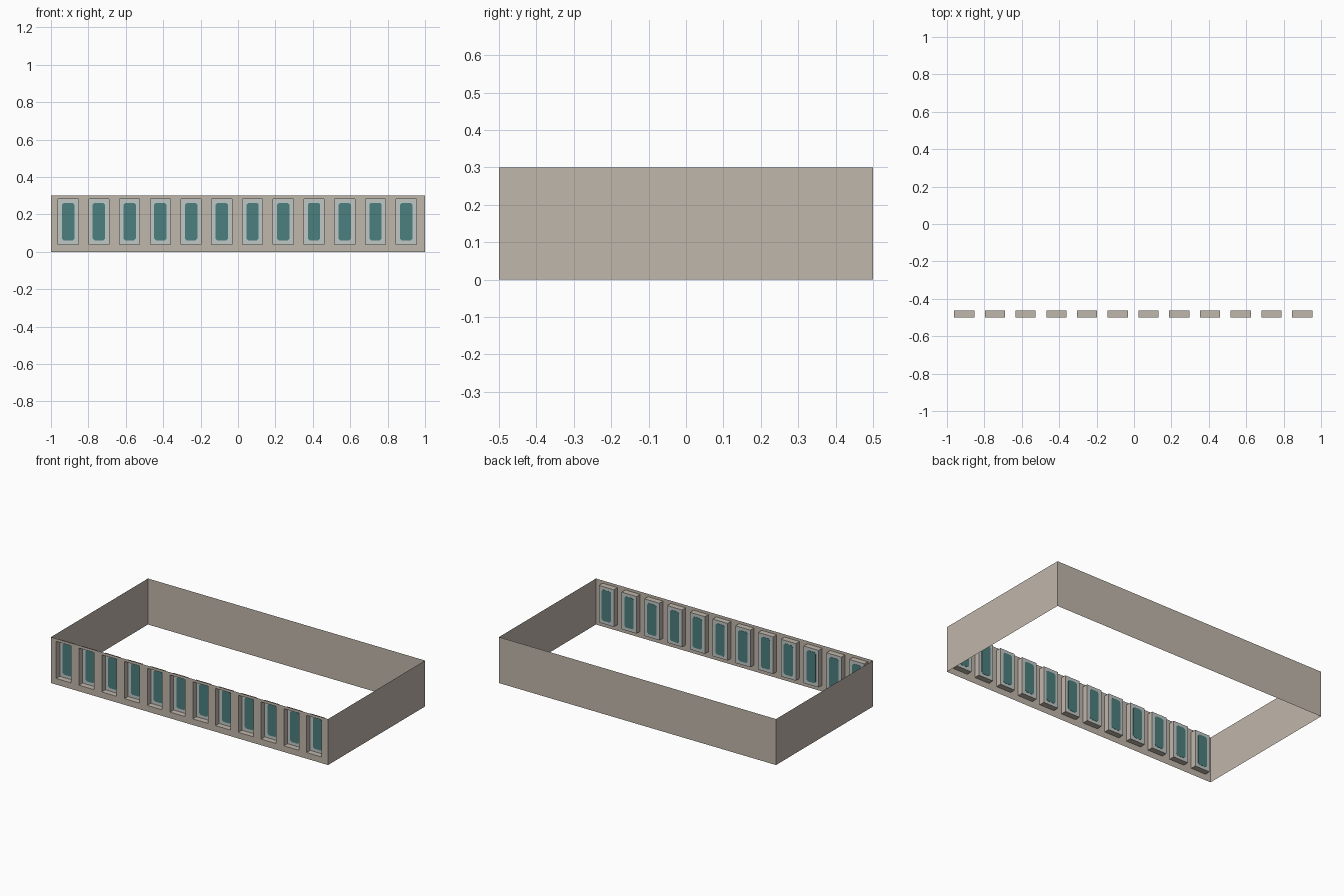
import bpy, bmesh

if "Cube" in bpy.data.objects:
    bpy.data.objects.remove(bpy.data.objects["Cube"])

W, D, H = 1.0, 0.5, 0.3            # half width, half depth, height
N, PITCH, FIRST = 12, 0.1643, -0.908
HW, Z0, Z1, DEPTH = 0.054, 0.04, 0.282, 0.037


def material(name, rgb):
    m = bpy.data.materials.new(name)
    m.diffuse_color = (*rgb, 1)
    m.use_nodes = True
    m.node_tree.nodes["Principled BSDF"].inputs["Base Color"].default_value = m.diffuse_color
    return m


stone = material("beige stone", (0.53, 0.472, 0.41))
frame = material("pale grey frame", (0.53, 0.57, 0.56))
glass = material("teal glass", (0.072, 0.216, 0.21))


def finish(bm, name, mats):
    bmesh.ops.remove_doubles(bm, verts=bm.verts, dist=1e-5)
    me = bpy.data.meshes.new(name)
    bm.to_mesh(me)
    bm.free()
    for m in mats:
        me.materials.append(m)
    ob = bpy.data.objects.new(name, me)
    bpy.context.collection.objects.link(ob)
    return ob


def quad(bm, pts, mat=0):
    f = bm.faces.new([bm.verts.new(p) for p in pts])
    f.material_index = mat
    return f


def front_rect(bm, x0, x1, z0, z1, y, mat=0):
    return quad(bm, [(x0, y, z0), (x1, y, z0), (x1, y, z1), (x0, y, z1)], mat)


centres = [FIRST + i * PITCH for i in range(N)]

# Plain side and back walls, open at top and bottom
bm = bmesh.new()
quad(bm, [(W, -D, 0), (W, D, 0), (W, D, H), (W, -D, H)])
quad(bm, [(W, D, 0), (-W, D, 0), (-W, D, H), (W, D, H)])
quad(bm, [(-W, D, 0), (-W, -D, 0), (-W, -D, H), (-W, D, H)])
finish(bm, "plain_walls", [stone])

# Front wall: bands above and below, piers between the openings
bm = bmesh.new()
xs = [-W] + [c + s * HW for c in centres for s in (-1, 1)] + [W]
for i, (a, b) in enumerate(zip(xs, xs[1:])):
    front_rect(bm, a, b, 0, Z0, -D)
    front_rect(bm, a, b, Z1, H, -D)
    if i % 2 == 0:
        front_rect(bm, a, b, Z0, Z1, -D)
    else:
        # Recessed window: four reveals and the pale back panel
        y = -D + DEPTH
        quad(bm, [(a, -D, Z0), (b, -D, Z0), (b, y, Z0), (a, y, Z0)])
        quad(bm, [(a, y, Z1), (b, y, Z1), (b, -D, Z1), (a, -D, Z1)])
        quad(bm, [(a, -D, Z0), (a, y, Z0), (a, y, Z1), (a, -D, Z1)])
        quad(bm, [(b, y, Z0), (b, -D, Z0), (b, -D, Z1), (b, y, Z1)])
        front_rect(bm, a, b, Z0, Z1, y, 1)
finish(bm, "front_wall", [stone, frame])

# Teal panes with clipped corners, thin plates showing on both sides
C = 0.01
for i, c in enumerate(centres):
    bm = bmesh.new()
    l, r, b, t, y = c - 0.033, c + 0.033, 0.06, 0.262, -D + DEPTH - 0.0015
    f = quad(bm, [(l + C, y, b), (r - C, y, b), (r, y, b + C), (r, y, t - C),
                  (r - C, y, t), (l + C, y, t), (l, y, t - C), (l, y, b + C)])
    back = bmesh.ops.extrude_face_region(bm, geom=[f], use_keep_orig=True)["geom"]
    bmesh.ops.translate(bm, vec=(0, 0.003, 0),
                        verts=[v for v in back if isinstance(v, bmesh.types.BMVert)])
    bmesh.ops.recalc_face_normals(bm, faces=bm.faces)
    finish(bm, f"window_pane_{i + 1}", [glass])
